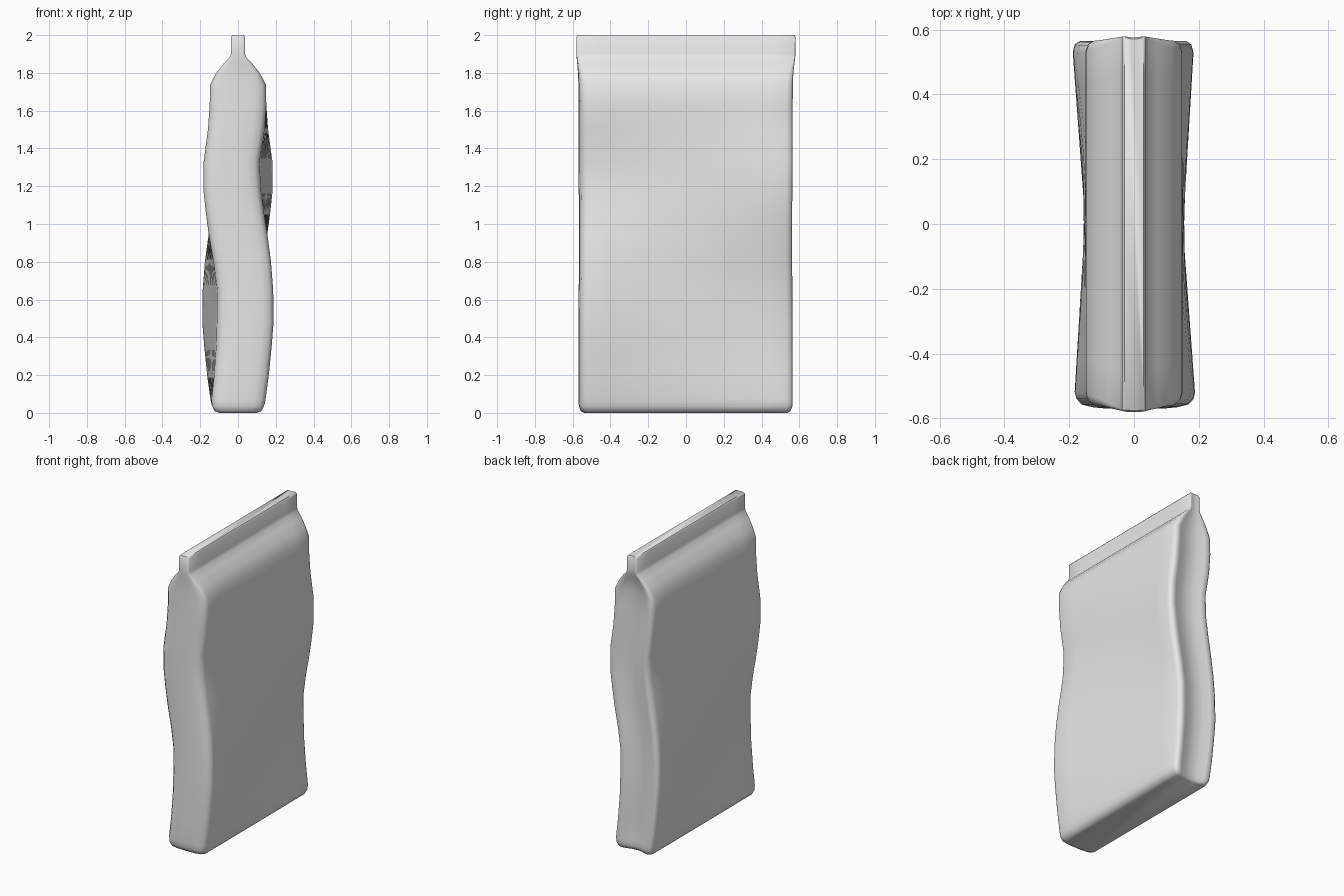
import bpy
import bmesh
import math

default_cube = bpy.data.objects.get("Cube")
if default_cube:
    bpy.data.objects.remove(default_cube, do_unlink=True)


def make_material(name, colour):
    mat = bpy.data.materials.new(name)
    mat.use_nodes = True
    mat.diffuse_color = colour
    mat.node_tree.nodes["Principled BSDF"].inputs["Base Color"].default_value = colour
    return mat


# Bag levels: height, sideways sway of the front end, half thickness, half width, gusset strength
LEVELS = [
    (0.0, 0, 0.1, 0.54, 0.6),
    (0.01, 0, 0.125, 0.557, 0.7),
    (0.035, 0, 0.137, 0.567, 0.8),
    (0.07, 0.003, 0.143, 0.57, 1),
    (0.2, 0.02, 0.145, 0.57, 1),
    (0.36, 0.035, 0.147, 0.57, 1),
    (0.48, 0.042, 0.15, 0.57, 1),
    (0.65, 0.042, 0.148, 0.568, 1),
    (0.8, 0.025, 0.152, 0.567, 1),
    (0.93, 0.003, 0.155, 0.567, 1),
    (1.06, -0.018, 0.154, 0.567, 1),
    (1.18, -0.034, 0.152, 0.568, 1),
    (1.33, -0.037, 0.148, 0.57, 1),
    (1.5, -0.01, 0.15, 0.57, 1),
    (1.63, 0, 0.15, 0.57, 1),
    (1.74, 0, 0.147, 0.57, 0.9),
    (1.8, 0, 0.115, 0.572, 0.7),
    (1.85, 0, 0.075, 0.576, 0.4),
    (1.88, 0, 0.045, 0.579, 0.2),
    (1.9, 0, 0.037, 0.58, 0.12),
    (1.99, 0, 0.037, 0.58, 0.12),
    (2.0, 0, 0.03, 0.575, 0.12),
]

# End profiles: position across the thickness, inset from the full width
FRONT_END = [(1, 0.05), (0.96, 0.03), (0.85, 0.013), (0.6, 0.004), (0.3, 0)]
BACK_END = [(1, 0.04), (0.95, 0.016), (0.84, 0.005), (0.65, 0.012), (0.35, 0.028)]
SIDE_STEPS = 10


def full_end(half, middle):
    """Mirror half an end profile, running from +x to -x."""
    return half + [(0, middle)] + [(-t, d) for t, d in reversed(half)]


def ring(z, sway, thick, width, gusset):
    front = [(t, -width + d * gusset) for t, d in full_end(FRONT_END, 0)]
    back = [(t, width - d * gusset) for t, d in full_end(BACK_END, 0.033)]
    y0, y1 = front[0][1], back[0][1]
    side = [y0 + (y1 - y0) * i / SIDE_STEPS for i in range(1, SIDE_STEPS)]
    outline = [(1, y) for y in side] + back
    outline += [(-1, y) for y in reversed(side)] + front[::-1]
    # The two ends sway in opposite directions, which twists the broad faces
    return [(thick * t - sway * y / width, y, z) for t, y in outline]


# Bag lofted through the levels, with closed bottom and top
bm = bmesh.new()
rings = [[bm.verts.new(p) for p in ring(*level)] for level in LEVELS]
for low, high in zip(rings, rings[1:]):
    count = len(low)
    for i in range(count):
        j = (i + 1) % count
        bm.faces.new((low[i], low[j], high[j], high[i]))
bm.faces.new(rings[0][::-1])
bm.faces.new(rings[-1])
bmesh.ops.recalc_face_normals(bm, faces=bm.faces)
mesh = bpy.data.meshes.new("bag")
bm.to_mesh(mesh)
bm.free()
mesh.materials.append(make_material("plain light grey", (0.8, 0.8, 0.8, 1)))

bag = bpy.data.objects.new("bag", mesh)
bpy.context.collection.objects.link(bag)
bpy.context.view_layer.objects.active = bag
bag.select_set(True)
bpy.ops.object.shade_smooth_by_angle(angle=math.radians(50))
